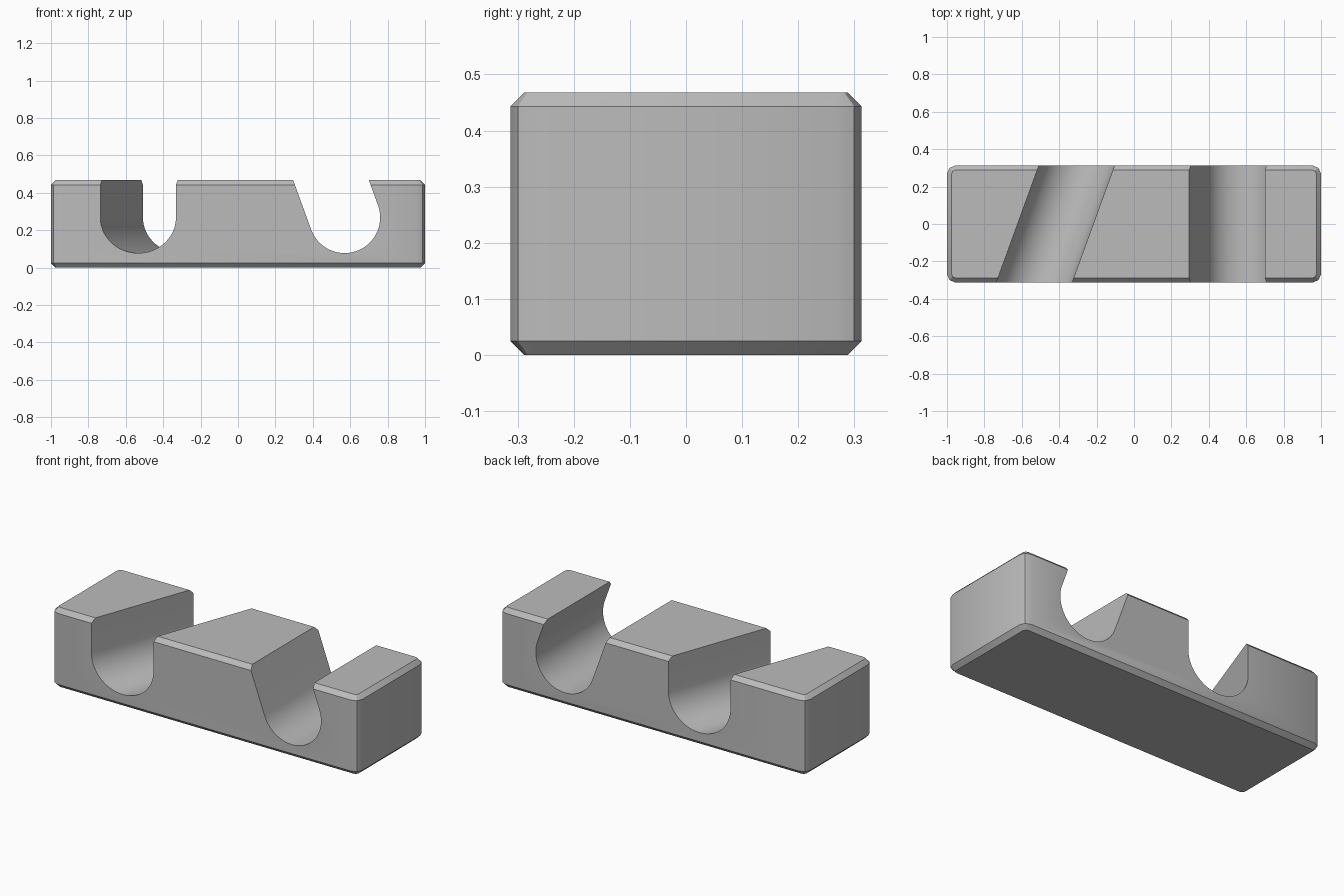
import bpy, bmesh
from math import sin, cos, tan, pi, radians

if "Cube" in bpy.data.objects:
    bpy.data.objects.remove(bpy.data.objects["Cube"], do_unlink=True)

HALF_X, HALF_Y, HEIGHT = 1.0, 0.313, 0.468
CORNER, CHAMFER = 0.045, 0.025
RADIUS, AXIS_Z = 0.19, 0.268
SLANT = radians(20)

grey = bpy.data.materials.new("plain_grey")
grey.use_nodes = True
grey.diffuse_color = (0.5, 0.5, 0.5, 1)
grey.node_tree.nodes["Principled BSDF"].inputs["Base Color"].default_value = (0.5, 0.5, 0.5, 1)


def loft(name, rings):
    """Closed solid through rings of matching points."""
    bm = bmesh.new()
    loops = [[bm.verts.new(p) for p in ring] for ring in rings]
    for a, b in zip(loops, loops[1:]):
        for i in range(len(a)):
            j = (i + 1) % len(a)
            bm.faces.new((a[i], a[j], b[j], b[i]))
    bm.faces.new(loops[0])
    bm.faces.new(loops[-1])
    bmesh.ops.recalc_face_normals(bm, faces=bm.faces)
    mesh = bpy.data.meshes.new(name)
    bm.to_mesh(mesh)
    bm.free()
    mesh.materials.append(grey)
    obj = bpy.data.objects.new(name, mesh)
    bpy.context.collection.objects.link(obj)
    return obj


def outline(inset, z):
    """Rectangle with two-step rounded corners."""
    r = CORNER - inset
    cx, cy = HALF_X - CORNER, HALF_Y - CORNER
    pts = []
    for k, (sx, sy) in enumerate([(1, 1), (-1, 1), (-1, -1), (1, -1)]):
        for step in range(3):
            a = k * pi / 2 + step * pi / 4
            pts.append((sx * cx + r * cos(a), sy * cy + r * sin(a), z))
    return pts


def channel(name, x, tilt, skew):
    """U-shaped cutter: tilted in its section, or skewed across the block."""
    n, rise = 40, 0.6
    arc = [(RADIUS * cos(pi + pi * i / n), RADIUS * sin(pi + pi * i / n)) for i in range(n + 1)]
    section = [(-RADIUS, rise)] + arc + [(RADIUS, rise)]
    rings = []
    for y in (-0.5, 0.5):
        rings.append([(x + (u * cos(tilt) - v * sin(tilt)) / cos(skew) + y * tan(skew), y,
                       AXIS_Z + u * sin(tilt) + v * cos(tilt)) for u, v in section])
    cutter = loft(name, rings)
    cutter.hide_render = True
    return cutter


# Chamfered block
block = loft("holder_block", [outline(CHAMFER, 0), outline(0, CHAMFER),
                              outline(0, HEIGHT - CHAMFER), outline(CHAMFER, HEIGHT)])

# Skewed upright channel and straight tilted channel
cutters = [channel("skewed_channel_cutter", -0.42, 0, SLANT),
           channel("tilted_channel_cutter", 0.57, SLANT, 0)]

bpy.ops.object.select_all(action="DESELECT")
block.select_set(True)
bpy.context.view_layer.objects.active = block
for cutter in cutters:
    mod = block.modifiers.new(cutter.name, "BOOLEAN")
    mod.operation = "DIFFERENCE"
    mod.solver = "EXACT"
    mod.object = cutter
    bpy.ops.object.modifier_apply(modifier=mod.name)
    bpy.data.objects.remove(cutter, do_unlink=True)

bpy.ops.object.shade_smooth_by_angle(angle=radians(30))
